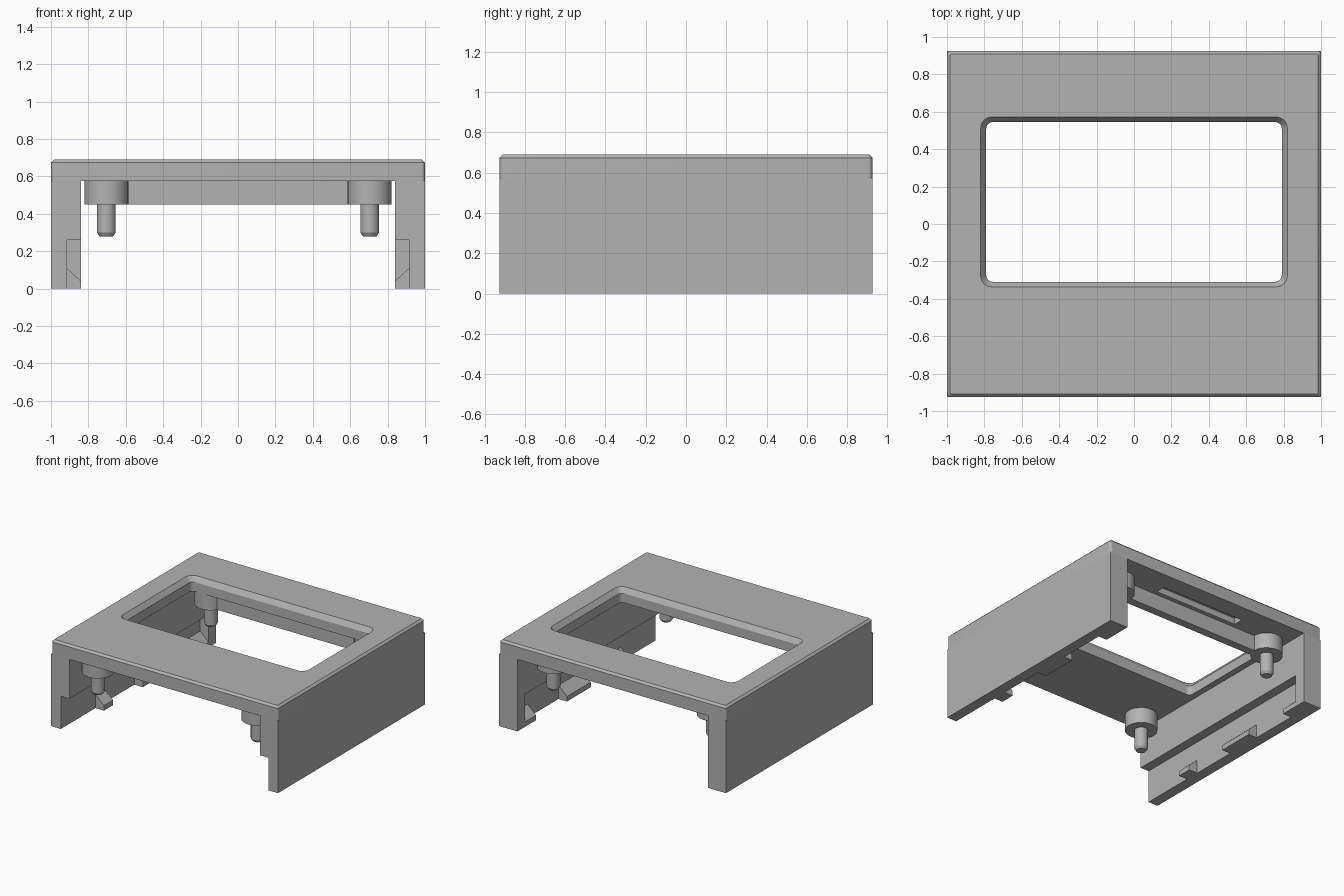
import bpy, bmesh, math

cube = bpy.data.objects.get("Cube")
if cube:
    bpy.data.objects.remove(cube, do_unlink=True)

# Single plain grey plastic
grey = bpy.data.materials.new("grey_plastic")
grey.use_nodes = True
colour = (0.45, 0.45, 0.45, 1)
grey.diffuse_color = colour
grey.node_tree.nodes["Principled BSDF"].inputs["Base Color"].default_value = colour

HALF_Y = 0.925
UNDER = 0.575      # underside of the top plate
TOP = 0.69


def finish(name, bm, smooth=False):
    bmesh.ops.recalc_face_normals(bm, faces=bm.faces)
    mesh = bpy.data.meshes.new(name)
    bm.to_mesh(mesh)
    bm.free()
    mesh.materials.append(grey)
    obj = bpy.data.objects.new(name, mesh)
    bpy.context.collection.objects.link(obj)
    bpy.ops.object.select_all(action='DESELECT')
    obj.select_set(True)
    bpy.context.view_layer.objects.active = obj
    if smooth:
        bpy.ops.object.shade_smooth_by_angle(angle=math.radians(30))
    return obj


def prism(name, profile, y0, y1, side=1):
    """Extrude an (x, z) profile along y; side -1 mirrors it in x."""
    bm = bmesh.new()
    ends = [[bm.verts.new((side * x, y, z)) for x, z in profile] for y in (y0, y1)]
    for end in ends:
        bm.faces.new(end)
    for i in range(len(profile)):
        j = (i + 1) % len(profile)
        bm.faces.new((ends[0][i], ends[0][j], ends[1][j], ends[1][i]))
    return finish(name, bm)


def box(name, x0, x1, y0, y1, z0, z1, side=1):
    return prism(name, [(x0, z0), (x1, z0), (x1, z1), (x0, z1)], y0, y1, side)


def rounded_ring(bm, cy, hx, hy, r, z, seg=6):
    """Loop of vertices around a rounded rectangle."""
    ring = []
    for k, (sx, sy) in enumerate([(1, 1), (-1, 1), (-1, -1), (1, -1)]):
        for i in range(seg + 1):
            a = math.pi / 2 * (k + i / seg)
            ring.append(bm.verts.new((sx * (hx - r) + r * math.cos(a),
                                      cy + sy * (hy - r) + r * math.sin(a), z)))
    return ring


# Top plate: chamfered rim outside, chamfered window inside
bm = bmesh.new()
win_y = 0.118
rings = [rounded_ring(bm, *spec) for spec in (
    (0, 1, HALF_Y, 0.02, UNDER),
    (0, 1, HALF_Y, 0.02, TOP - 0.016),
    (0, 0.984, HALF_Y - 0.016, 0.012, TOP),
    (win_y, 0.82, 0.454, 0.06, TOP),
    (win_y, 0.79, 0.427, 0.035, TOP - 0.04),
    (win_y, 0.79, 0.427, 0.035, UNDER))]
for a, b in zip(rings, rings[1:] + rings[:1]):
    for i in range(len(a)):
        j = (i + 1) % len(a)
        bm.faces.new((a[i], a[j], b[j], b[i]))
plate = finish("top_plate", bm, smooth=True)

# Shallow slot under the rear of the plate
cutter = box("slot_cutter", -0.37, 0.37, 0.70, 0.78, UNDER - 0.05, UNDER + 0.05)
cutter.hide_render = True
mod = plate.modifiers.new("slot", 'BOOLEAN')
mod.object = cutter
mod.operation = 'DIFFERENCE'
mod.solver = 'EXACT'
bpy.context.view_layer.objects.active = plate
bpy.ops.object.modifier_apply(modifier=mod.name)
bpy.data.objects.remove(cutter, do_unlink=True)

# Rib joining the rear bosses
box("rear_rib", -0.65, 0.65, 0.60, 0.665, 0.45, UNDER)


def lathe(name, x, y, profile, seg=32):
    """Revolve an (r, z) profile around a vertical axis, with capped ends."""
    bm = bmesh.new()
    loops = []
    for r, z in profile:
        loops.append([bm.verts.new((x + r * math.cos(2 * math.pi * i / seg),
                                    y + r * math.sin(2 * math.pi * i / seg), z))
                      for i in range(seg)])
    for a, b in zip(loops, loops[1:]):
        for i in range(seg):
            j = (i + 1) % seg
            bm.faces.new((a[i], a[j], b[j], b[i]))
    bm.faces.new(loops[0])
    bm.faces.new(loops[-1])
    return finish(name, bm, smooth=True)


OUT, STEP, IN, STEP_Z = 1.0, 0.915, 0.84, 0.26
for side, label in ((1, "left"), (-1, "right")):
    # Side wall with a thin lower skirt
    prism(label + "_wall", [(OUT, 0), (OUT, UNDER), (IN, UNDER), (IN, STEP_Z),
                            (STEP, STEP_Z), (STEP, 0)], -HALF_Y, HALF_Y, side)
    # End stop closing the step at the rear
    box(label + "_end_stop", IN, STEP, 0.83, HALF_Y, 0, STEP_Z, side)
    # Wedge-shaped snap teeth
    tooth = [(STEP, 0), (IN, 0), (IN, 0.04), (STEP, 0.11)]
    for n, (y0, y1) in enumerate([(-0.49, -0.375), (0.0, 0.30), (0.69, 0.83)]):
        prism(f"{label}_snap_tooth_{n + 1}", tooth, y0, y1, side)
    # Bosses with locating pins
    for y, end in ((-0.758, "front"), (0.664, "rear")):
        lathe(f"{label}_{end}_boss_pin", side * 0.704, y,
              [(0.118, UNDER), (0.118, 0.45), (0.05, 0.45), (0.05, 0.30), (0.037, 0.28)])
